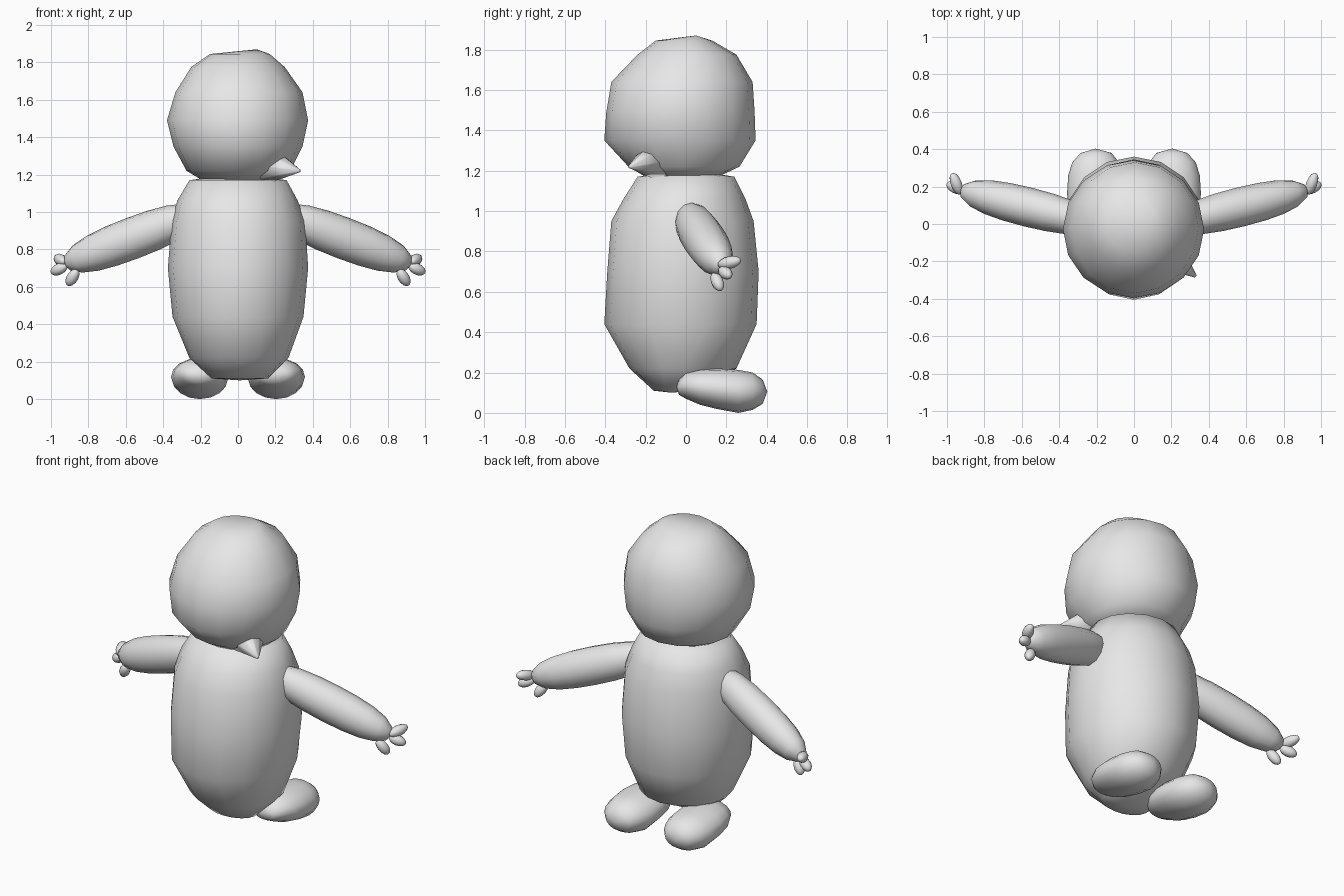
import bpy, bmesh, math
from mathutils import Vector, Matrix

if "Cube" in bpy.data.objects:
    bpy.data.objects.remove(bpy.data.objects["Cube"])

grey = bpy.data.materials.new("plain grey")
grey.diffuse_color = (0.8, 0.8, 0.8, 1)
grey.use_nodes = True
grey.node_tree.nodes["Principled BSDF"].inputs["Base Color"].default_value = grey.diffuse_color


def finish(bm, name):
    bmesh.ops.recalc_face_normals(bm, faces=bm.faces)
    for f in bm.faces:
        f.smooth = True
    me = bpy.data.meshes.new(name)
    bm.to_mesh(me)
    bm.free()
    me.materials.append(grey)
    ob = bpy.data.objects.new(name, me)
    bpy.context.collection.objects.link(ob)
    return ob


def loft(name, rings, start, end, n=16, lying=False, side=1):
    """Closed skin over rings (z, x0, x1, y0, y1); lying swaps y and z."""
    bm = bmesh.new()

    def vert(x, y, z):
        return bm.verts.new((side * x, z, y) if lying else (side * x, y, z))
    loops = []
    for z, x0, x1, y0, y1 in rings:
        loops.append([vert((x0 + x1) / 2 + (x1 - x0) / 2 * math.cos(a),
                           (y0 + y1) / 2 + (y1 - y0) / 2 * math.sin(a), z)
                      for a in (2 * math.pi * i / n for i in range(n))])
    lo, hi = vert(*start), vert(*end)
    for i in range(n):
        j = (i + 1) % n
        for a, b in zip(loops, loops[1:]):
            bm.faces.new((a[i], a[j], b[j], b[i]))
        bm.faces.new((lo, loops[0][j], loops[0][i]))
        bm.faces.new((hi, loops[-1][i], loops[-1][j]))
    return finish(bm, name)


def ellipsoid(name, centre, axis, radii, side, seg=12, rings=10, blunt=0.0):
    """Ellipsoid along the axis, with fuller ends if blunt; side mirrors in x."""
    bm = bmesh.new()
    bmesh.ops.create_uvsphere(bm, u_segments=seg, v_segments=rings, radius=1)
    for v in bm.verts:
        k = 1 + blunt * v.co.z ** 2
        v.co.x *= k
        v.co.y *= k
    rot = Vector(axis).to_track_quat('Z', 'Y').to_matrix().to_4x4()
    bm.transform(Matrix.Diagonal((side, 1, 1, 1)) @ Matrix.Translation(centre) @ rot
                 @ Matrix.Diagonal((*radii, 1)))
    return finish(bm, name)


# Egg-shaped body, fuller towards the lower front
loft("body", [
    (0.11, -0.14, 0.16, -0.16, 0.03),
    (0.22, -0.26, 0.27, -0.28, 0.25),
    (0.44, -0.35, 0.35, -0.405, 0.35),
    (0.70, -0.375, 0.375, -0.39, 0.36),
    (0.95, -0.355, 0.36, -0.37, 0.335),
    (1.06, -0.325, 0.32, -0.31, 0.295),
    (1.17, -0.26, 0.26, -0.24, 0.24)],
    (0.01, -0.07, 0.10), (0, 0, 1.21))

# Round head
loft("head", [
    (1.175, -0.20, 0.22, -0.21, 0.17),
    (1.22, -0.275, 0.28, -0.285, 0.265),
    (1.35, -0.345, 0.345, -0.405, 0.345),
    (1.49, -0.38, 0.375, -0.395, 0.34),
    (1.64, -0.335, 0.345, -0.37, 0.33),
    (1.775, -0.25, 0.25, -0.24, 0.25),
    (1.845, -0.15, 0.17, -0.15, 0.13)],
    (0.08, -0.06, 1.155), (0.10, 0.05, 1.87))

# Small pointed snout at the lower front corner of the head
bm = bmesh.new()
tip, root = Vector((0.33, -0.28, 1.22)), Vector((0.17, -0.15, 1.25))
rot = (tip - root).to_track_quat('Z', 'Y').to_matrix().to_4x4()
bmesh.ops.create_cone(bm, cap_ends=True, segments=8, radius1=0.1, radius2=0.008,
                      depth=(tip - root).length,
                      matrix=Matrix.Translation((tip + root) / 2) @ rot)
finish(bm, "snout")

# Foot outline from heel to toes: y, inner x, outer x, bottom z, top z
FOOT = [
    (-0.035, 0.13, 0.27, 0.09, 0.165),
    (0.00, 0.09, 0.31, 0.07, 0.20),
    (0.07, 0.06, 0.345, 0.04, 0.217),
    (0.16, 0.05, 0.358, 0.018, 0.22),
    (0.26, 0.055, 0.352, 0.0, 0.213),
    (0.33, 0.08, 0.33, 0.015, 0.20),
    (0.38, 0.12, 0.285, 0.045, 0.165)]

for side, label in ((1, "right"), (-1, "left")):
    # Outstretched arm
    ellipsoid(label + "_arm", (0.565, 0.09, 0.86), (1, 0.25, -0.38),
              (0.105, 0.112, 0.40), side, blunt=0.25)
    # Three stubby fingers
    for k, (c, d, length) in enumerate((
            ((0.95, 0.215, 0.745), (0.35, 0.9, 0.2), 0.062),
            ((0.957, 0.195, 0.695), (0.75, 0.4, -0.35), 0.052),
            ((0.885, 0.155, 0.65), (0.5, 0.35, -0.8), 0.054))):
        ellipsoid(f"{label}_finger_{k + 1}", c, d, (0.031, 0.031, length), side, 10, 8)
    # Broad rounded foot
    loft(label + "_foot", FOOT, (0.2, 0.13, -0.047), (0.205, 0.105, 0.403),
         lying=True, side=side)
